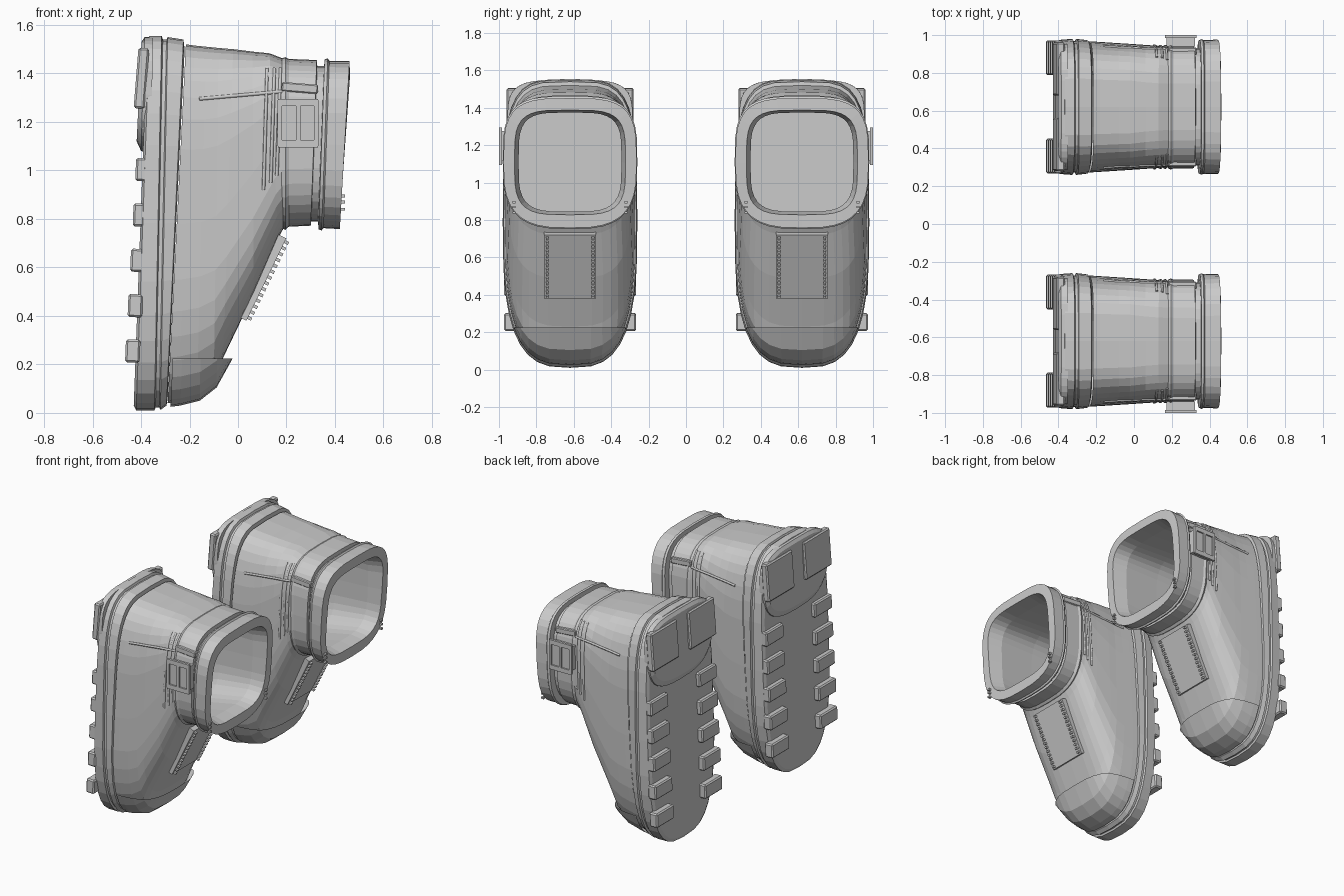
import bpy, bmesh, math
from mathutils import Vector, Matrix
from mathutils.bvhtree import BVHTree

cube = bpy.data.objects.get("Cube")
if cube:
    bpy.data.objects.remove(cube)

GREY = (0.6, 0.6, 0.6)
CENTRE = 0.62
SEGMENTS = 36

material = bpy.data.materials.new("plain_grey")
material.use_nodes = True
material.diffuse_color = (*GREY, 1)
shader = material.node_tree.nodes["Principled BSDF"]
shader.inputs["Base Color"].default_value = (*GREY, 1)
shader.inputs["Roughness"].default_value = 0.8


def add_pair(name, data):
    """Link one boot's part and mirror it to the other boot."""
    data.materials.append(material)
    obj = bpy.data.objects.new(name, data)
    bpy.context.collection.objects.link(obj)
    obj.location.y = CENTRE
    origin = bpy.data.objects.get("mirror_centre")
    if not origin:
        origin = bpy.data.objects.new("mirror_centre", None)
        bpy.context.collection.objects.link(origin)
        origin.hide_render = True
    mod = obj.modifiers.new("other_boot", "MIRROR")
    mod.use_axis = (False, True, False)
    mod.use_mirror_merge = False
    mod.mirror_object = origin
    return obj


def finish(name, bm):
    bmesh.ops.recalc_face_normals(bm, faces=bm.faces)
    mesh = bpy.data.meshes.new(name)
    bm.to_mesh(mesh)
    return add_pair(name, mesh)


def power(value, exponent):
    return math.copysign(abs(value) ** exponent, value)


def section_point(s, angle):
    """Rounded section: x low, x high, z low, z high, half width, roundness high and low."""
    x0, x1, z0, z1, half, n_top, n_low = s
    n = n_top if math.sin(angle) > 0 else n_low
    v = power(math.sin(angle), 2 / n)
    t = (v + 1) / 2
    return Vector((x0 + (x1 - x0) * t, half * power(math.cos(angle), 2 / n), z0 + (z1 - z0) * t))


def loft(stations, cap_start=False, cap_end=False):
    bm = bmesh.new()
    rings = [[bm.verts.new(section_point(s, math.tau * i / SEGMENTS)) for i in range(SEGMENTS)]
             for s in stations]
    for a, b in zip(rings, rings[1:]):
        for i in range(SEGMENTS):
            j = (i + 1) % SEGMENTS
            bm.faces.new((a[i], a[j], b[j], b[i]))
    if cap_start:
        bm.faces.new(rings[0])
    if cap_end:
        bm.faces.new(rings[-1])
    return bm


def box(bm, centre, size, axes=Matrix.Identity(3)):
    m = Matrix.Translation(centre) @ axes.to_4x4() @ Matrix.Diagonal((*size, 1))
    return bmesh.ops.create_cube(bm, size=1, matrix=m)["verts"]


def frame(along, normal):
    along = along.normalized()
    side = normal.cross(along).normalized()
    return Matrix((along, side, along.cross(side))).transposed()


def bevel(obj, width):
    mod = obj.modifiers.new("soft_edges", "BEVEL")
    mod.width = width
    mod.segments = 1
    # soften before mirroring
    obj.modifiers.move(len(obj.modifiers) - 1, 0)


# Sole with a groove around its rim
finish("sole", loft([
    (-.43, -.375, .03, 1.53, .335, 4, 3),
    (-.42, -.365, .01, 1.555, .355, 4, 3),
    (-.345, -.315, .01, 1.555, .36, 4, 3),
    (-.34, -.31, .022, 1.54, .348, 4, 3),
    (-.325, -.295, .022, 1.54, .348, 4, 3),
    (-.32, -.29, .012, 1.55, .36, 4, 3),
    (-.295, -.225, .03, 1.54, .355, 4, 3),
    (-.29, -.22, .06, 1.5, .33, 4, 3)], True, True))

# Upper, sloping from the toe to the ankle
UPPER = [
    (-.29, -.215, .04, 1.52, .348, 4, 3),
    (-.25, -.18, .045, 1.515, .346, 4, 3),
    (-.17, -.13, .065, 1.51, .342, 4, 3),
    (-.10, -.08, .12, 1.505, .338, 4, 3.1),
    (-.06, -.02, .23, 1.5, .335, 4, 3.3),
    (.065, .06, .49, 1.49, .328, 3.8, 3.5),
    (.165, .13, .72, 1.483, .322, 3.7, 3.3),
    (.19, .19, .765, 1.46, .322, 3.6, 3)]
upper = loft(UPPER)
surface = BVHTree.FromBMesh(upper)
finish("upper", upper)

# Toe cap with a raised lip
cap = loft([(x0 + .012, x1, z0 - .015, z1, w + .008, nt, nl)
            for x0, x1, z0, z1, w, nt, nl in UPPER[:4]]
           + [(-.03, -.01, .21, 1.5, .335, 4, 3.2), (.02, .02, .3, 1.5, .335, 4, 3.3)])
bmesh.ops.bisect_plane(cap, geom=cap.verts[:] + cap.edges[:] + cap.faces[:],
                       plane_co=(0, 0, .225), plane_no=(0, 0, 1), clear_outer=True)
bmesh.ops.holes_fill(cap, edges=[e for e in cap.edges if e.is_boundary
                                 and all(abs(v.co.z - .225) < .001 for v in e.verts)])
finish("toe_cap", cap)

# Collar, cuff and the hollow inside
finish("collar_and_lining", loft([
    (.18, .18, .762, 1.462, .325, 3.6, 3),
    (.195, .195, .755, 1.467, .332, 3.6, 3),
    (.21, .21, .768, 1.46, .325, 3.6, 3),
    (.30, .325, .772, 1.455, .325, 3.6, 3),
    (.302, .327, .79, 1.43, .31, 3.6, 3),
    (.33, .355, .79, 1.43, .31, 3.6, 3),
    (.332, .357, .757, 1.458, .353, 3.6, 3),
    (.345, .37, .752, 1.462, .36, 3.6, 3),
    (.352, .377, .762, 1.452, .354, 3.6, 3),
    (.42, .46, .758, 1.452, .356, 3.6, 3),
    (.422, .462, .828, 1.388, .297, 4, 3.8),
    (.34, .36, .845, 1.375, .275, 4, 3.8),
    (.1, .1, .8, 1.39, .28, 4, 3.5),
    (-.2, -.2, .72, 1.4, .28, 4, 3.5)], False, True))

# Heel block and its two pads
finish("heel_block", loft([
    (-.36, -.35, 1.07, 1.55, .335, 4, 2.8),
    (-.40, -.385, 1.08, 1.55, .335, 4, 2.8),
    (-.418, -.398, 1.12, 1.53, .315, 4, 2.8)], True, True))
pads = bmesh.new()
tilt = Matrix.Rotation(.08, 3, "Y")
for side in (-1, 1):
    box(pads, (-.398, side * .2, 1.38), (.045, .28, .25), tilt)
bevel(finish("heel_pads", pads), .008)

# Tread lugs down both edges of the sole
lugs = bmesh.new()
for row in range(5):
    z = .255 + row * .187
    for side in (-1, 1):
        box(lugs, (-.434 + .042 * row / 4, side * .26, z), (.06, .185, .095), Matrix.Rotation(.04, 3, "Y"))
bevel(finish("tread_lugs", lugs), .008)

# Plate on the sloping front with two rows of studs
plate = bmesh.new()
slope = Vector((.165, 0, .34))
facing = Vector((.34, 0, -.165)).normalized()
axes = frame(slope, facing)
middle = Vector((.117, 0, .55))
box(plate, middle - facing * .02, (.378, .28, .04), axes)
finish("front_plate", plate)
studs = bmesh.new()
for i in range(14):
    for side in (-1, 1):
        spot = middle + slope * (i / 13 - .5) * .92 + Vector((0, side * .122, 0))
        box(studs, spot + facing * .006, (.013, .015, .022), axes)
finish("front_plate_studs", studs)

# Stitching laid on the upper
stitches = bmesh.new()


def cast(start, direction):
    return surface.ray_cast(Vector(start), Vector(direction))[:2]


def stitch(hit, along, length, width=.012):
    point, normal = hit
    if point:
        box(stitches, point, (length, width, .014), frame(along - normal * along.dot(normal), normal))


rim = (-.262, -.195, .042, 1.517, .347, 4, 3)
for i in range(SEGMENTS):
    a = math.tau * (i + .5) / SEGMENTS
    along = section_point(rim, a + .02) - section_point(rim, a - .02)
    stitch(surface.find_nearest(section_point(rim, a))[:2], along, .045)
for side in (-1, 1):
    for i in range(20):
        z = .3 + i * .031
        stitch(cast((1, side * .265, z), (-1, 0, 0)), Vector((.31, 0, .54)), .02, .01)
    for i in range(12):
        t = i / 11
        stitch(cast((-.12 + .28 * t, side, 1.375 - .02 * t), (0, -side, 0)), Vector((1, 0, -.07)), .016, .009)
finish("stitching", stitches)


# Raised seams and ankle ridges as thin tubes
def tube(name, paths, radius):
    curve = bpy.data.curves.new(name, "CURVE")
    curve.dimensions = "3D"
    curve.bevel_depth = radius
    curve.bevel_resolution = 1
    curve.use_fill_caps = True
    for path in paths:
        spline = curve.splines.new("POLY")
        spline.points.add(len(path) - 1)
        for p, co in zip(spline.points, path):
            p.co = (*co, 1)
    add_pair(name, curve)


def side_path(start, end, side, steps=10):
    points = []
    for i in range(steps + 1):
        x, z = Vector(start).lerp(Vector(end), i / steps)
        hit = cast((x, side, z), (0, -side, 0))[0]
        if hit:
            points.append(hit)
    return points


tube("side_seams", [side_path((-.16, 1.295), (.18, 1.325), s) for s in (-1, 1)], .008)
tube("ankle_ridges", [side_path((x + .015, 1.42), (x, low), s) for s in (-1, 1)
                      for x, low in ((.105, .92), (.135, .95), (.16, .98))], .007)

# Strap on both sides of the collar
strap = bmesh.new()
for side in (-1, 1):
    box(strap, (.255, side * .295, 1.34), (.15, .04, .038), Matrix.Rotation(.08, 3, "Y"))
bevel(finish("collar_straps", strap), .005)

# Two-window buckle on the outer side
buckle = bmesh.new()
for x in (.172, .248, .323):
    box(buckle, (x, .372, 1.195), (.018, .016, .19))
for z in (1.11, 1.28):
    box(buckle, (.248, .372, z), (.165, .016, .03))
box(buckle, (.248, .345, 1.195), (.15, .05, .16))
finish("outer_buckle", buckle)

# Small rivets at the cuff's lower edge
rivets = bmesh.new()
for z in (.84, .87, .895):
    for side in (-1, 1):
        box(rivets, (.432, side * .3, z), (.02, .016, .012))
finish("cuff_rivets", rivets)
